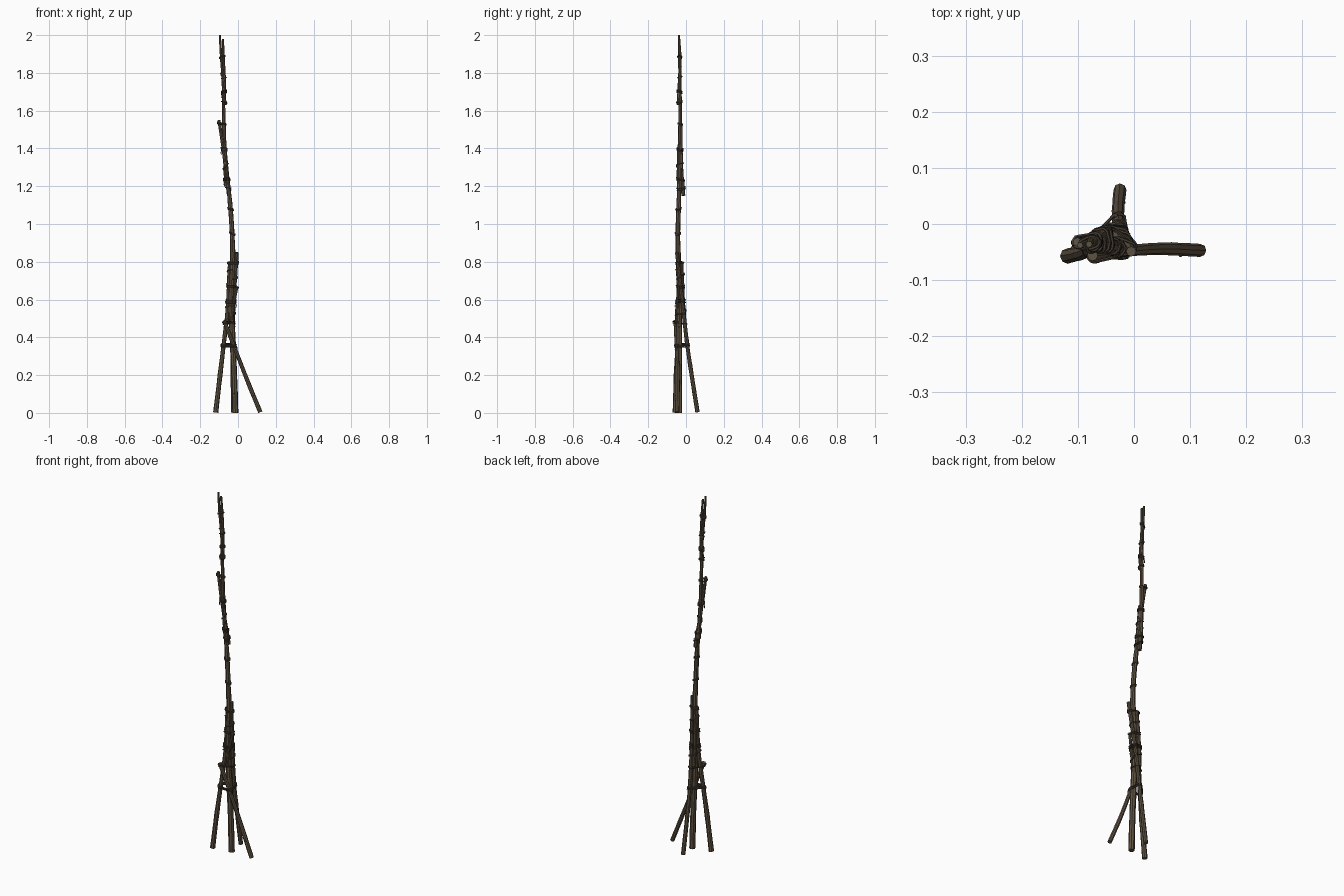
import bpy, bmesh, math, random
from mathutils import Vector

if "Cube" in bpy.data.objects:
    bpy.data.objects.remove(bpy.data.objects["Cube"])

random.seed(4)


def material(name, col):
    m = bpy.data.materials.new(name)
    m.diffuse_color = (*col, 1)
    m.use_nodes = True
    m.node_tree.nodes["Principled BSDF"].inputs["Base Color"].default_value = m.diffuse_color
    return m


WOOD = material("brown bark", (0.115, 0.086, 0.055))
PALE = material("cut wood", (0.115, 0.088, 0.060))
TWINE = material("dark twine", (0.056, 0.044, 0.031))


def spline(pts, n):
    """Catmull-Rom through the points."""
    p = [Vector(q) for q in pts]
    p = [2 * p[0] - p[1]] + p + [2 * p[-1] - p[-2]]
    out = []
    for i in range(1, len(p) - 2):
        a, b, c, d = p[i - 1:i + 3]
        for k in range(n):
            t = k / n
            out.append(0.5 * (2 * b + (c - a) * t + (2 * a - 5 * b + 4 * c - d) * t * t
                              + (3 * b - a - 3 * c + d) * t ** 3))
    return out + [p[-2]]


def tube(bm, path, radii, sides, cap_mat=0):
    rings, u = [], None
    for i, p in enumerate(path):
        t = (path[min(i + 1, len(path) - 1)] - path[max(i - 1, 0)]).normalized()
        if u is None:
            u = t.orthogonal()
        u = (u - t * u.dot(t)).normalized()
        v = t.cross(u)
        rings.append([bm.verts.new(p + radii[i] * (math.cos(a) * u + math.sin(a) * v))
                      for a in (2 * math.pi * k / sides for k in range(sides))])
    for a, b in zip(rings, rings[1:]):
        for k in range(sides):
            bm.faces.new((a[k], a[(k + 1) % sides], b[(k + 1) % sides], b[k]))
    for f in (rings[0][::-1], rings[-1]):
        bm.faces.new(f).material_index = cap_mat


def finish(bm, name, mats):
    me = bpy.data.meshes.new(name)
    bm.to_mesh(me)
    bm.free()
    for m in mats:
        me.materials.append(m)
    ob = bpy.data.objects.new(name, me)
    bpy.context.collection.objects.link(ob)
    return ob


sticks = []


def stick(name, pts, r0, r1, n=4):
    path = spline(pts, n)
    m = len(path) - 1
    radii = [(r0 + (r1 - r0) * i / m) * random.uniform(0.95, 1.06) for i in range(m + 1)]
    bm = bmesh.new()
    tube(bm, path, radii, 8, 1)
    finish(bm, name, (WOOD, PALE))
    sticks.append((path, radii))


# long poles, spliced end to end
stick("lower_pole", [(-.014, -.036, 0), (-.02, -.036, .2), (-.031, -.036, .45),
                     (-.038, -.035, .6), (-.028, -.04, .8), (-.031, -.043, .95),
                     (-.043, -.038, 1.12), (-.057, -.033, 1.25), (-.072, -.032, 1.42)], .0165, .010)
stick("upper_pole", [(-.062, -.022, 1.2), (-.071, -.028, 1.4), (-.076, -.03, 1.6),
                     (-.079, -.032, 1.75), (-.089, -.036, 1.88), (-.096, -.038, 2.0)], .011, .0055)
stick("tip_stick", [(-.071, -.034, 1.63), (-.071, -.032, 1.75), (-.076, -.03, 1.86),
                    (-.08, -.036, 1.98)], .009, .006)
stick("tip_splint", [(-.077, -.042, 1.63), (-.072, -.04, 1.7), (-.077, -.036, 1.8)], .007, .005)
# splints on the middle of the pole
stick("middle_splint", [(-.048, -.014, 1.15), (-.06, -.021, 1.25), (-.078, -.034, 1.4),
                        (-.101, -.032, 1.55)], .010, .008)
stick("front_splint", [(-.047, -.04, 1.18), (-.057, -.042, 1.27), (-.067, -.04, 1.42)], .008, .006)
# spread legs
stick("left_leg", [(-.118, -.057, .002), (-.095, -.052, .2), (-.076, -.044, .36),
                   (-.055, -.034, .55), (-.043, -.03, .8)], .0135, .010)
stick("right_leg", [(.118, -.047, .004), (.05, -.044, .17), (-.012, -.048, .33),
                    (-.074, -.056, .49)], .0115, .010)
stick("back_leg", [(-.025, .061, .003), (-.028, .03, .2), (-.028, .004, .38),
                   (-.022, -.02, .6), (-.005, -.049, .85)], .012, .009)
# splints around the leg joint
stick("joint_splint_right", [(-.034, -.05, .48), (-.024, -.048, .57), (-.004, -.038, .67)], .008, .007)
stick("joint_splint_back", [(-.042, -.008, .48), (-.046, -.016, .62), (-.036, -.022, .8)], .010, .008)


def section(z):
    """Circles of all sticks crossing the height z."""
    out = []
    for path, radii in sticks:
        for p, q, r in zip(path, path[1:], radii):
            if p.z <= z < q.z:
                c = p.lerp(q, (z - p.z) / (q.z - p.z))
                out.append((c.x, c.y, r * 1.02))
    return out


def lashing(bm, z, turns, height, tail=0.0, gauge=.003):
    """Twine wound along the outline of the bundle, with a loose end."""
    path, n, tilt = [], int(turns * 16), random.uniform(0, 6.28)
    for i in range(n + 1):
        a = 2 * math.pi * i / 16 + tilt
        zz = z + height * (i / n - .5) + .005 * math.sin(a + tilt)
        dx, dy = math.cos(a), math.sin(a)
        c = max(section(zz) or section(z), key=lambda s: s[0] * dx + s[1] * dy + s[2])
        k = c[2] + gauge * random.uniform(.3, .8)
        path.append(Vector((c[0] + dx * k, c[1] + dy * k, zz)))
    path = [p for i, p in enumerate(path) if i == 0 or (p - path[i - 1]).length > 1e-4]
    tube(bm, path, [gauge] * len(path), 5)
    if tail:
        p = path[0]
        end = spline([p, p + Vector((dx * .003, dy * .003, -tail * .5)),
                      p + Vector((dx * .001, dy * .005, -tail))], 3)
        tube(bm, end, [gauge * .7] * len(end), 5)


# twine: height, turns, spread, loose end
for name, group in {
    "leg_lashing": [(.357, 3, .016, .06), (.475, 1.5, .012)],
    "joint_lashing": [(.59, 3, .024, .02), (.545, 1, .05), (.67, 2, .02),
                      (.735, 1, .05), (.795, 2, .014)],
    "pole_lashing": [(.95, 2, .01), (1.08, 2, .01), (1.19, 1.5, .014),
                     (1.235, 2.5, .016, .02), (1.31, 1, .04), (1.395, 3, .018, .02),
                     (1.53, 2, .01)],
    "tip_lashing": [(1.645, 1.5, .01), (1.7, 3, .018, .02), (1.78, 1, .03),
                    (1.885, 2, .01)],
}.items():
    bm = bmesh.new()
    for g in group:
        lashing(bm, *g)
    finish(bm, name, (TWINE,))

# knobs of cut twigs along the sticks
bm = bmesh.new()
for path, radii in sticks:
    for i in range(2, len(path) - 2, 6):
        a = random.uniform(0, 6.28)
        d = Vector((math.cos(a), math.sin(a), .6)).normalized()
        r = radii[i]
        tube(bm, [path[i], path[i] + d * r * 1.25], [r * .55, r * .3], 6, 1)
finish(bm, "twig_knobs", (WOOD, PALE))
